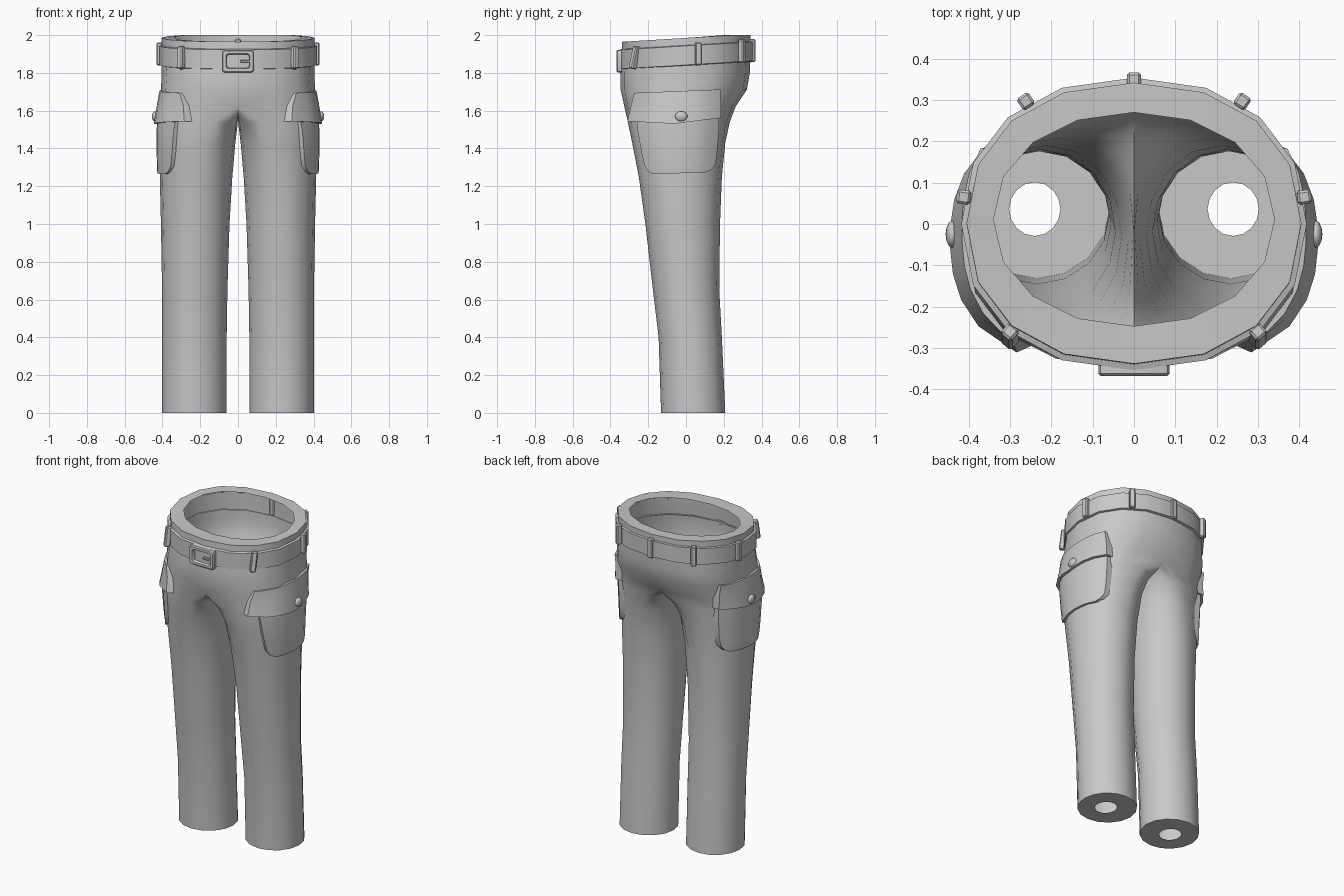
import bpy, bmesh, math
from mathutils import Vector, Matrix

if "Cube" in bpy.data.objects:
    bpy.data.objects.remove(bpy.data.objects["Cube"])

cloth = bpy.data.materials.new("grey_cloth")
cloth.diffuse_color = (0.58, 0.58, 0.58, 1)
cloth.use_nodes = True
cloth.node_tree.nodes["Principled BSDF"].inputs["Base Color"].default_value = cloth.diffuse_color

# z, inner x, centre x, outer x, front y, back y, roundness exponent
LEVELS = [
    (0.00, .060, .235, .402, -.132, .208, 2.0),
    (0.40, .060, .235, .402, -.145, .190, 2.0),
    (0.65, .056, .230, .402, -.175, .176, 2.0),
    (1.00, .045, .225, .408, -.215, .180, 2.0),
    (1.25, .030, .215, .414, -.250, .190, 2.1),
    (1.43, .014, .180, .415, -.285, .208, 2.2),
    (1.54, .003, .120, .415, -.308, .232, 2.4),
    (1.62, .000, .000, .412, -.326, .262, 2.5),
    (1.71, .000, .000, .408, -.346, .322, 2.5),
    (1.80, .000, .000, .404, -.348, .338, 2.3),
    (1.88, .000, .000, .406, -.342, .342, 2.2),
    (1.985, .000, .000, .405, -.338, .342, 2.2),
]
SIDES, HALF = 16, 8
WAIST_TILT = 0.06


def spow(v, p):
    return math.copysign(abs(v) ** p, v) if abs(v) > 1e-6 else 0.0


def level_at(z):
    for a, b in zip(LEVELS, LEVELS[1:]):
        if z <= b[0]:
            t = (z - a[0]) / (b[0] - a[0])
            return [p + (q - p) * t for p, q in zip(a, b)]
    return LEVELS[-1]


def ring_point(lv, k, grow=0.0):
    z, xi, xc, xo, yf, yb, n = lv
    a = -math.pi / 2 + 2 * math.pi * k / SIDES
    c, s = spow(math.cos(a), 2 / n), spow(math.sin(a), 2 / n)
    x = xc + c * ((xo + grow - xc) if c >= 0 else (xc - xi))
    return Vector((x, (yf + yb) / 2 + s * ((yb - yf) / 2 + grow), z))


def finish(name, bm, smooth=True, angle=35):
    bmesh.ops.recalc_face_normals(bm, faces=bm.faces)
    me = bpy.data.meshes.new(name)
    bm.to_mesh(me)
    bm.free()
    me.materials.append(cloth)
    ob = bpy.data.objects.new(name, me)
    bpy.context.collection.objects.link(ob)
    if smooth:
        bpy.ops.object.select_all(action='DESELECT')
        ob.select_set(True)
        bpy.context.view_layer.objects.active = ob
        bpy.ops.object.shade_smooth_by_angle(angle=math.radians(angle))
    return ob


def mirror_x(bm):
    dup = bmesh.ops.duplicate(bm, geom=bm.verts[:] + bm.edges[:] + bm.faces[:])["geom"]
    for v in dup:
        if isinstance(v, bmesh.types.BMVert):
            v.co.x *= -1
    bmesh.ops.reverse_faces(bm, faces=[f for f in dup if isinstance(f, bmesh.types.BMFace)])
    bmesh.ops.remove_doubles(bm, verts=bm.verts, dist=0.0008)


def bridge(bm, a, b, closed):
    n = len(a)
    for i in range(n if closed else n - 1):
        j = (i + 1) % n
        bm.faces.new((a[i], a[j], b[j], b[i]))


# Trouser shell: two legs merging into the hips, folded in at hem and waist
bm = bmesh.new()
hem = [bm.verts.new((.24 + .062 * math.sin(2 * math.pi * k / SIDES),
                     .036 - .065 * math.cos(2 * math.pi * k / SIDES), 0)) for k in range(SIDES)]
prev = hem
for lv in LEVELS:
    z, torso = lv[0], lv[0] > 1.65
    row = []
    for k in range(HALF + 1 if torso else SIDES):
        p = ring_point(lv, k)
        if k > HALF and z > 1.5:      # crotch saddle dips between the legs
            dip = math.sin(math.pi * (k - HALF) / HALF)
            p.z -= (.06 if z > 1.6 else .02) * dip
        if z > 1.85:
            p.z = min(2.0, p.z + WAIST_TILT * p.y)
        row.append(bm.verts.new(p))
    bridge(bm, prev[:HALF + 1] if torso else prev, row, not torso)
    prev = row
rim = []
for k in range(HALF + 1):
    p = ring_point((1.985, 0, 0, .34, -.247, .27, 2.1), k)
    rim.append(bm.verts.new((p.x, p.y, prev[k].co.z)))
bridge(bm, prev, rim, False)
mirror_x(bm)
finish("trousers", bm, angle=45)

# Belt: a thin raised band following the tilted waist
bm = bmesh.new()
rows = []
for z, g in ((1.838, -.004), (1.842, .012), (1.943, .012), (1.947, -.004)):
    lv = (z,) + LEVELS[-2][1:]
    row = []
    for k in range(HALF + 1):
        p = ring_point(lv, k, g)
        p.z += WAIST_TILT * p.y
        row.append(bm.verts.new(p))
    rows.append(row)
for a, b in zip(rows, rows[1:]):
    bridge(bm, a, b, False)
mirror_x(bm)
finish("belt", bm, angle=30)


def box(name, centre, size, rot, bevel=0.006):
    bm = bmesh.new()
    bmesh.ops.create_cube(bm, size=1)
    bmesh.ops.scale(bm, vec=size, verts=bm.verts)
    bmesh.ops.bevel(bm, geom=bm.edges[:], offset=bevel, segments=1, affect='EDGES')
    bmesh.ops.transform(bm, matrix=Matrix.Translation(centre) @ rot, verts=bm.verts)
    return finish(name, bm)


# Belt loops: angle is the outward direction, lean follows the front slope
LOOPS = [("front", .30, -.272, -50, 0.2), ("side", .412, .065, 8, 0),
         ("rear", .262, .297, 56, 0), ("centre", 0, .35, 90, 0)]
for label, x, y, deg, lean in LOOPS:
    for s in ((1, -1) if x else (1,)):
        a = math.radians(deg if s > 0 else 180 - deg)
        rot = Matrix.Rotation(-lean, 4, 'X') @ Matrix.Rotation(a, 4, 'Z')
        box(f"belt_loop_{label}_{'right' if s > 0 else 'left'}",
            (s * x, y, 1.897 + WAIST_TILT * y), (.034, .034, .122), rot)


# Buckle: rounded frame, crossbar and prong
def rounded(w, h, r):
    pts = []
    for i, (sx, sz) in enumerate(((1, 1), (-1, 1), (-1, -1), (1, -1))):
        for t in (0, 45, 90):
            a = math.radians(90 * i + t)
            pts.append((sx * (w - r) + r * math.cos(a), sz * (h - r) + r * math.sin(a)))
    return pts


bm = bmesh.new()
loops = []
for w, h, r, y in ((.086, .060, .015, -.340), (.086, .060, .015, -.362), (.080, .054, .012, -.368),
                   (.064, .040, .014, -.368), (.060, .036, .014, -.362), (.060, .036, .014, -.340)):
    loops.append([bm.verts.new((x, y, 1.862 + z)) for x, z in rounded(w, h, r)])
for a, b in zip(loops, loops[1:] + loops[:1]):
    bridge(bm, a, b, True)
finish("buckle_frame", bm)
box("buckle_prong", (.042, -.361, 1.862), (.06, .014, .014), Matrix(), .003)


# Outermost cloth point at side position y and height z, moved out along its normal
def cloth_x(y, z):
    _, xi, xc, xo, yf, yb, n = level_at(z)
    s = min(.995, abs((y - (yf + yb) / 2) / ((yb - yf) / 2)))
    return xc + (xo - xc) * (1 - s ** n) ** (1 / n)


def on_cloth(y, z, off):
    slope = (cloth_x(y + .01, z) - cloth_x(y - .01, z)) / .02
    nrm = Vector((1, -slope, 0)).normalized()
    return Vector((cloth_x(y, z), y, z)) + nrm * off


def patch(name, rows, sag, cols=8):
    """Padded panel from rows of (z, front y, back y, offset) with a skirt to the cloth."""
    bm = bmesh.new()
    grid = []
    for z, y0, y1, off in rows:
        row = []
        for i in range(cols + 1):
            t = i / cols
            y = y0 + (y1 - y0) * t
            drop = sag * (1 - abs(2 * t - 1)) * (rows[0][0] - z) / (rows[0][0] - rows[-1][0])
            row.append(bm.verts.new(on_cloth(y, z + .04 * y - drop, off)))
        grid.append(row)
    for a, b in zip(grid, grid[1:]):
        bridge(bm, a, b, False)
    # soft edge, then side wall down into the leg
    inset = bmesh.ops.inset_region(bm, faces=bm.faces[:], thickness=.010, depth=.006)
    border = [e for e in bm.edges if e.is_boundary]
    new = bmesh.ops.extrude_edge_only(bm, edges=border)["geom"]
    for v in new:
        if isinstance(v, bmesh.types.BMVert):
            v.co.x -= .045
            v.co.y += .02 if v.co.y < -.15 else 0
    mirror = bm.copy()
    finish(name + "_right", bm)
    bmesh.ops.scale(mirror, vec=(-1, 1, 1), verts=mirror.verts)
    finish(name + "_left", mirror)


# Cargo pockets and flaps
patch("pocket", [(1.60, -.255, .165, .012), (1.50, -.243, .163, .016), (1.38, -.222, .153, .016),
                 (1.315, -.208, .146, .015), (1.285, -.190, .130, .014), (1.270, -.165, .105, .012)], 0)
patch("pocket_flap", [(1.705, -.268, .178, .008), (1.64, -.275, .172, .018),
                      (1.555, -.283, .164, .030)], .022)

# Flap buttons
for s, side in ((1, "right"), (-1, "left")):
    bm = bmesh.new()
    bmesh.ops.create_uvsphere(bm, u_segments=12, v_segments=8, radius=1)
    bmesh.ops.scale(bm, vec=(.016, .033, .027), verts=bm.verts)
    p = on_cloth(-.025, 1.57, .026)
    bmesh.ops.translate(bm, vec=(s * p.x, p.y, p.z), verts=bm.verts)
    finish("button_" + side, bm, angle=60)
